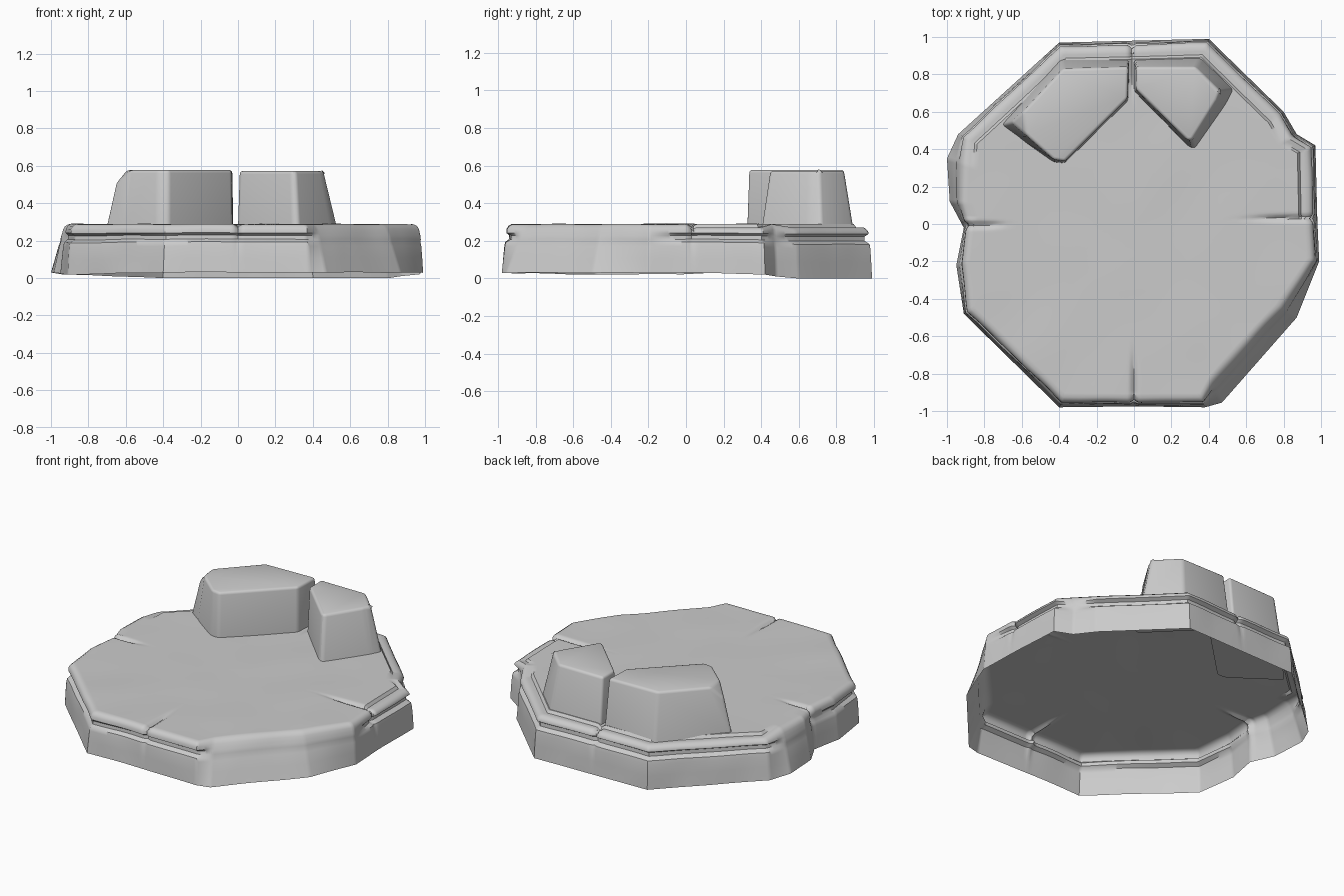
import bpy, bmesh, math
from mathutils import Vector, noise

if "Cube" in bpy.data.objects:
    bpy.data.objects.remove(bpy.data.objects["Cube"])

TOP = 0.288

# Plinth outline, clockwise: x, y, slope inset, groove depth, bottom z
OUTLINE = [
    (-0.40, 0.97, .02, .03, .00), (0.40, 0.99, .02, .03, .00), (0.80, 0.60, .02, .03, .00),
    (0.87, 0.48, .02, .00, .01), (0.97, 0.42, .02, .03, .02), (0.98, 0.03, .02, .03, .03),
    (0.99, -0.20, .02, .00, .03), (0.87, -0.50, .09, .00, .03), (0.47, -0.955, .11, .00, .03),
    (0.38, -0.98, .03, .03, .03), (0.0, -0.975, .02, .03, .03), (-0.40, -0.98, .03, .02, .03),
    (-0.91, -0.48, .02, .03, .02), (-0.95, -0.22, .03, .02, .02), (-0.91, -0.02, .01, .01, .02),
    (-0.985, 0.12, .05, .00, .03), (-1.0, 0.35, .08, .00, .03), (-0.94, 0.48, .03, .03, .02),
]


def smooth(a, b, v):
    t = min(1, max(0, (v - a) / (b - a)))
    return t * t * (3 - 2 * t)


def finish(bm, name, angle):
    bmesh.ops.recalc_face_normals(bm, faces=bm.faces)
    me = bpy.data.meshes.new(name)
    bm.to_mesh(me)
    bm.free()
    ob = bpy.data.objects.new(name, me)
    bpy.context.collection.objects.link(ob)
    bpy.ops.object.select_all(action='DESELECT')
    bpy.context.view_layer.objects.active = ob
    ob.select_set(True)
    bpy.ops.object.shade_smooth_by_angle(angle=math.radians(angle))
    return ob


def crack(x, y):
    """Joint strength of the four radial cracks at a plan position."""
    line = lambda d: math.exp(-(d / 0.014) ** 2)
    return max(line(x) * smooth(.62, .85, -y), line(x + .01) * smooth(.65, .8, y),
               line(y - .03) * smooth(.55, .8, x), line(y + .005) * smooth(.66, .8, -x))


def build_plinth():
    # Resample the outline finely
    samples = []
    for a, b in zip(OUTLINE, OUTLINE[1:] + OUTLINE[:1]):
        n = max(2, round(math.dist(a[:2], b[:2]) / 0.013))
        samples += [[p + (q - p) * i / n for p, q in zip(a, b)] for i in range(n)]
    # Side rings (height fraction, groove weight, rounding), then top rings (inset)
    side = [(0, 0, .0), (.3, 0, 0), (.55, 0, 0), (.63, 0, .003), (.69, 1, 0), (.77, 1, 0),
            (.82, .1, .002), (.9, 0, .004), (.96, 0, .012), (1, 0, .028)]
    insets = [.05, .068, .082, .1, .13, .17, .21, .25, .3, .36, .43, .52, .62, .73, .84, .94]
    rings = [s + (False,) for s in side] + [(1, 0, i, True) for i in insets]
    bm = bmesh.new()
    prev = None
    for h, gw, ins, is_top in rings:
        row = []
        for x, y, slope, groove, zb in samples:
            c = crack(x, y)
            r = math.hypot(x, y)
            inset = slope * h * ((1 - ins) if is_top else 1) + groove * gw + ins
            if not is_top:
                inset += .022 * c * smooth(.3, 1, h)
            k = max(.03, 1 - inset / r) if not is_top else (1 - slope / r) * (1 - ins)
            px, py = x * k, y * k
            z = zb + (TOP - zb) * h
            # Lowered rim behind and to the right
            if h > .8 and y > .03 and ins < .075:
                z -= .018 * groove / .03 * smooth(.8, .95, h)
            if is_top:
                z -= .018 * crack(px, py)
            elif h > .9:
                z -= .015 * c
            # Worn stone unevenness
            q = Vector((px, py, z))
            w = noise.noise(q * 5) * .006 * smooth(0, .3, h)
            if not is_top:
                px, py = px * (1 + w), py * (1 + w)
            z += noise.noise(Vector((px * 3, py * 3, 4))) * .004
            row.append(bm.verts.new((px, py, max(0, z))))
        if prev:
            n = len(row)
            for i in range(n):
                j = (i + 1) % n
                bm.faces.new((prev[i], row[i], row[j], prev[j]))
        prev = row
    bm.faces.new(prev)
    ob = finish(bm, "stone_plinth", 40)
    # The underside is open: make sure the shell faces outward
    cap = max(ob.data.polygons, key=lambda p: len(p.vertices))
    if cap.normal.z < 0:
        ob.data.flip_normals()


def build_block(name, base, top, z0, z1, cuts=()):
    bm = bmesh.new()
    lo = [bm.verts.new((x, y, z0)) for x, y in base]
    hi = [bm.verts.new((x, y, z1)) for x, y in top]
    bm.faces.new(lo[::-1])
    bm.faces.new(hi)
    for i in range(len(lo)):
        j = (i + 1) % len(lo)
        bm.faces.new((lo[i], lo[j], hi[j], hi[i]))
    # Chipped corners
    for co, no in cuts:
        geom = bm.verts[:] + bm.edges[:] + bm.faces[:]
        res = bmesh.ops.bisect_plane(bm, geom=geom, plane_co=co, plane_no=no, clear_outer=True)
        edges = [e for e in res['geom_cut'] if isinstance(e, bmesh.types.BMEdge)]
        bmesh.ops.holes_fill(bm, edges=edges, sides=0)
    bmesh.ops.recalc_face_normals(bm, faces=bm.faces)
    worn = [e for e in bm.edges if max(v.co.z for v in e.verts) > z0 + .01]
    bmesh.ops.bevel(bm, geom=worn, offset=.016, segments=3, profile=.5, affect='EDGES')
    finish(bm, name, 35)


build_plinth()

build_block("left_block",
            [(-.025, .88), (-.39, .88), (-.71, .53), (-.60, .45), (-.43, .33), (-.37, .325), (-.03, .66)],
            [(-.03, .84), (-.38, .83), (-.64, .55), (-.56, .46), (-.43, .345), (-.37, .335), (-.035, .67)],
            .265, .577,
            [((-.65, .52, .505), (-.72, -.12, .68))])

build_block("right_block",
            [(.0, .88), (.36, .89), (.535, .72), (.50, .65), (.325, .40), (.295, .41), (.0, .71)],
            [(.01, .84), (.33, .84), (.46, .71), (.44, .66), (.31, .45), (.285, .45), (.01, .72)],
            .265, .572,
            [((.49, .70, .53), (.75, .1, .65))])
